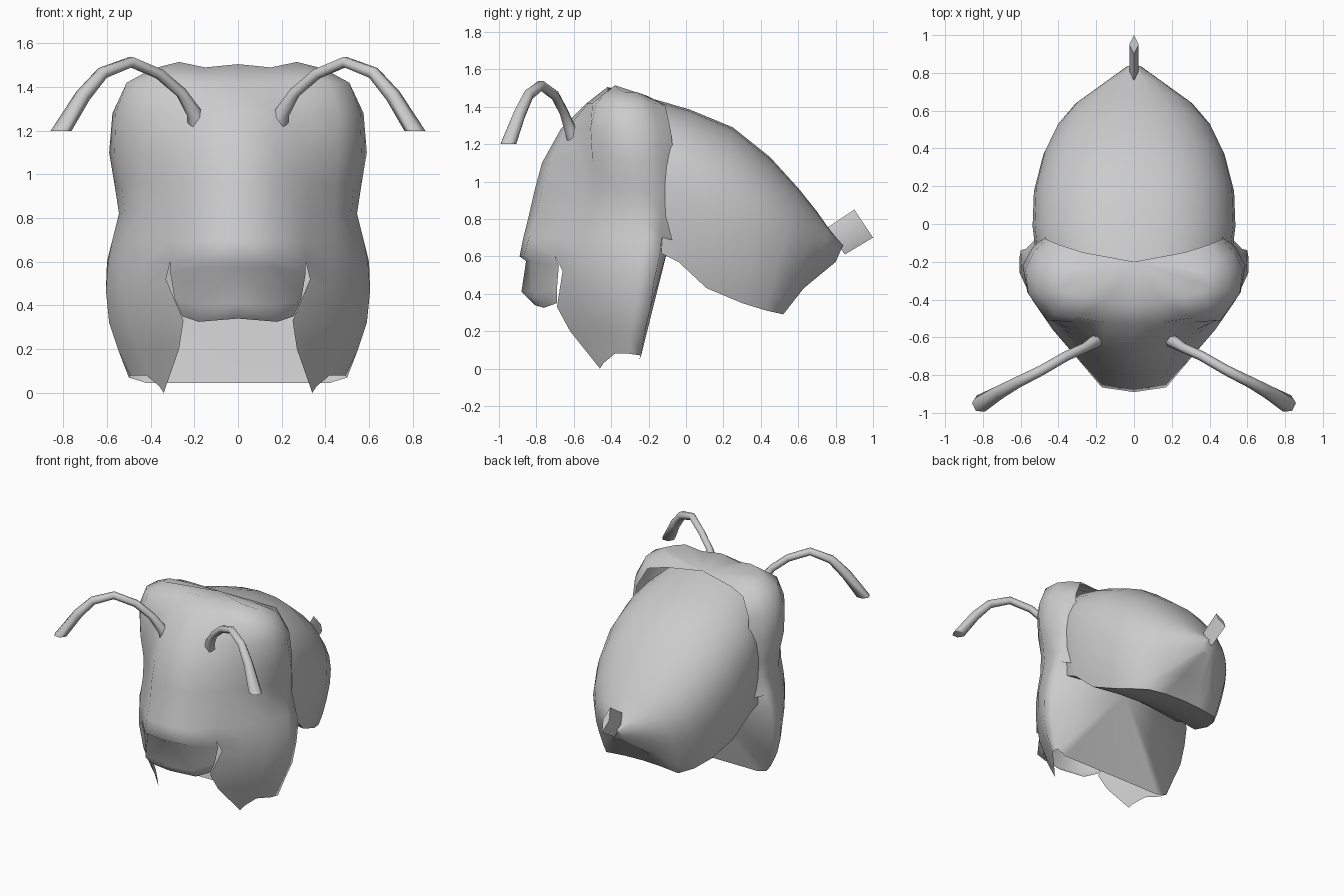
import bpy, bmesh, math
from mathutils import Vector

if "Cube" in bpy.data.objects:
    bpy.data.objects.remove(bpy.data.objects["Cube"])

grey = bpy.data.materials.new("pale_grey")
grey.diffuse_color = (0.6, 0.6, 0.6, 1)
grey.use_nodes = True
grey.node_tree.nodes["Principled BSDF"].inputs["Base Color"].default_value = grey.diffuse_color


def finish(name, bm, angle=60):
    bmesh.ops.remove_doubles(bm, verts=bm.verts, dist=0.0005)
    bmesh.ops.recalc_face_normals(bm, faces=bm.faces)
    me = bpy.data.meshes.new(name)
    bm.to_mesh(me)
    bm.free()
    me.materials.append(grey)
    ob = bpy.data.objects.new(name, me)
    bpy.context.collection.objects.link(ob)
    bpy.ops.object.select_all(action='DESELECT')
    ob.select_set(True)
    bpy.context.view_layer.objects.active = ob
    bpy.ops.object.shade_smooth_by_angle(angle=math.radians(angle))
    return ob


def grid(bm, rows, closed=False):
    vs = [[bm.verts.new(p) for p in r] for r in rows]
    n = len(rows[0])
    for a, b in zip(vs, vs[1:]):
        for i in range(n if closed else n - 1):
            j = (i + 1) % n
            bm.faces.new((a[i], a[j], b[j], b[i]))
    return vs


def fan(bm, centre, pts):
    c = bm.verts.new(centre)
    vs = [bm.verts.new(p) for p in pts]
    for a, b in zip(vs, vs[1:]):
        bm.faces.new((c, a, b))


def mirrored(rows):
    return [[(-x, y, z) for x, y, z in r] for r in rows]


def at(z, *pts):
    return [(x, y, z) for x, y in pts]


# Face shell: horizontal half-rows from the centre line round to the back rim
face = [
    [(0, -.42, 1.505), (.15, -.40, 1.49), (.27, -.38, 1.515), (.35, -.36, 1.495),
     (.40, -.33, 1.48), (.38, -.27, 1.48), (.30, -.24, 1.47)],
    at(1.42, (0, -.53), (.15, -.52), (.30, -.50), (.42, -.48), (.51, -.36), (.50, -.24), (.45, -.18)),
    at(1.28, (0, -.67), (.17, -.64), (.32, -.52), (.46, -.51), (.56, -.37), (.575, -.24), (.53, -.15)),
    at(1.10, (0, -.77), (.18, -.73), (.33, -.56), (.46, -.50), (.565, -.36), (.59, -.22), (.54, -.13)),
    at(0.95, (0, -.81), (.18, -.77), (.33, -.59), (.45, -.48), (.53, -.36), (.565, -.22), (.54, -.13)),
    at(0.82, (0, -.84), (.17, -.80), (.32, -.63), (.44, -.50), (.52, -.36), (.545, -.22), (.54, -.13)),
    at(0.70, (0, -.87), (.17, -.84), (.31, -.68), (.44, -.53), (.53, -.38), (.575, -.22), (.57, -.13)),
    at(0.60, (0, -.89), (.17, -.865), (.31, -.70), (.43, -.56), (.54, -.40), (.595, -.24), (.60, -.14)),
]
# Cheeks continuing down into the pointed jaws
jaw = [
    face[-1][2:],
    [(.33, -.66, .52), (.43, -.56, .47), (.53, -.41, .47), (.605, -.26, .47), (.605, -.17, .47)],
    [(.25, -.69, .33), (.38, -.58, .32), (.50, -.42, .32), (.59, -.28, .32), (.585, -.19, .32)],
    [(.27, -.62, .20), (.36, -.54, .20), (.45, -.41, .20), (.55, -.30, .20), (.545, -.22, .20)],
    [(.34, -.46, .00), (.36, -.44, .03), (.42, -.38, .08), (.49, -.31, .08), (.50, -.24, .07)],
]
# Upper lip hanging under the face
lip = [
    face[-1][:3],
    [(0, -.855, .575), (.17, -.83, .575), (.31, -.68, .55)],
    [(0, -.88, .41), (.19, -.83, .40), (.29, -.69, .43)],
    [(0, -.81, .34), (.18, -.76, .325), (.255, -.69, .35)],
]
# Strip that turns the back rim inwards to meet the body
collar = [[r[-1], (r[-1][0] * .88, r[-1][1] + .07, r[-1][2] - .015)] for r in face[:7]]
collar[0][1] = (.27, -.15, 1.43)
# Rear opening, closed by a fan from the neck point
rear = [r[-1] for r in face[5:]] + [r[-1] for r in jaw[1:]] + [(.42, -.25, .045), (0, -.25, .045)]

bm = bmesh.new()
for f in (lambda r: r, mirrored):
    for part in (face, jaw, lip, collar):
        grid(bm, f(part))
    fan(bm, (0, -.20, 1.455), f([face[0] + [collar[0][1]]])[0])
    fan(bm, (0, -.10, .63), f([rear])[0])
finish("head", bm, 100)

# Abdomen: slanted sections (top y, top z, bottom y, bottom z, half width, rim ratio)
stations = [
    (-.33, 1.475, -.22, .68, .47, .98), (-.17, 1.44, -.14, .62, .52, .97),
    (.02, 1.385, -.04, .57, .537, .93), (.25, 1.29, .11, .43, .53, .88),
    (.45, 1.13, .30, .35, .48, .88), (.60, .965, .43, .31, .41, .90),
    (.70, .84, .52, .29, .325, .92), (.77, .74, .63, .43, .20, .8),
    (.84, .66, .80, .57, .05, .8),
]
rows = []
for ty, tz, by, bz, w, rim in stations:
    # Domed upper half, then walls tucking in to a rim, then a nearly flat underside
    half = []
    for k in range(8):
        t = math.pi / 2 * k / 7
        half.append((math.sin(t) ** .88, .45 + .55 * math.cos(t) ** .88))
    half += [(1 - (1 - rim) * .15, .28), (1 - (1 - rim) * .5, .12), (rim, 0), (rim * .5, .03)]
    ring = half + [(0, .04)] + [(-x, h) for x, h in half[:0:-1]]
    rows.append([(x * w, by + (ty - by) * h, bz + (tz - bz) * h) for x, h in ring])
bm = bmesh.new()
vs = grid(bm, rows, True)
bm.faces.new(vs[0])
bm.faces.new(vs[-1])
finish("abdomen", bm, 60)

# Feelers: six-sided tubes with a flared tip
path = [(.175, -.58, 1.20), (.20, -.62, 1.28), (.26, -.655, 1.375), (.36, -.70, 1.46),
        (.49, -.775, 1.515), (.62, -.84, 1.465), (.71, -.89, 1.36), (.81, -.95, 1.20)]
radii = [.055, .035, .026, .026, .027, .03, .036, .048]
pts = [Vector(p) for p in path]
side = Vector((.47, .88, 0))
for name, sx in (("left_feeler", 1), ("right_feeler", -1)):
    rows = []
    for i, p in enumerate(pts):
        d = (pts[min(i + 1, len(pts) - 1)] - pts[max(i - 1, 0)]).normalized()
        if i == len(pts) - 1:
            d = Vector((0, 0, -1))
        u = (side - d * side.dot(d)).normalized()
        v = d.cross(u)
        rows.append([])
        for k in range(6):
            t = math.pi * k / 3
            q = p + (u * math.cos(t) + v * math.sin(t)) * radii[i]
            rows[-1].append((sx * q.x, q.y, q.z))
    bm = bmesh.new()
    vs = grid(bm, rows, True)
    bm.faces.new(vs[-1])
    finish(name, bm, 75)

# Flat stinger: a thin diamond prism at the rear
bm = bmesh.new()
vs = grid(bm, [
    [(0, .75, .75), (.025, .80, .685), (0, .85, .61), (-.025, .80, .685)],
    [(0, .90, .85), (.025, .95, .775), (0, 1.0, .70), (-.025, .95, .775)],
], True)
bm.faces.new(vs[0])
bm.faces.new(vs[1])
finish("stinger", bm, 60)
